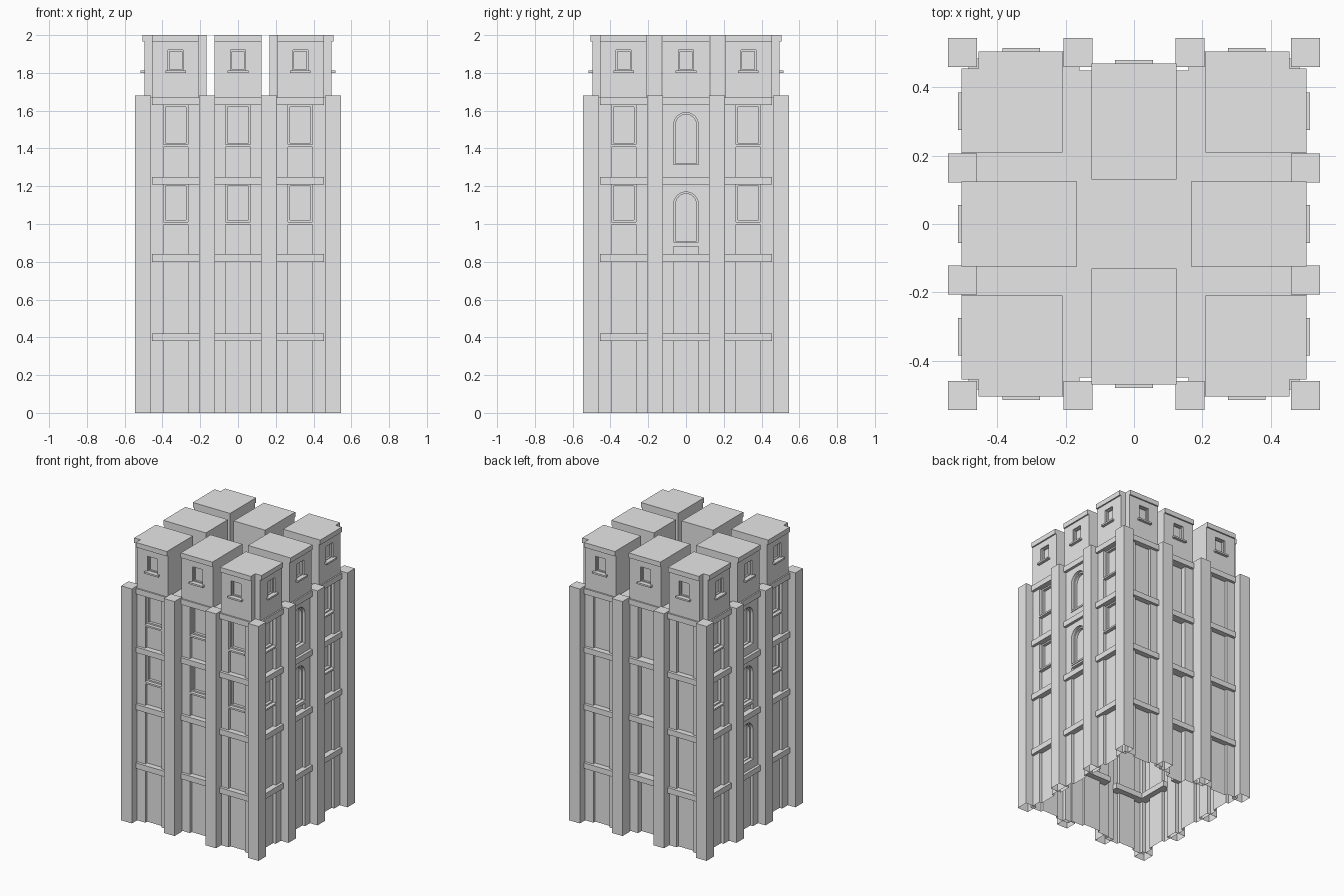
import bpy, bmesh, math
from mathutils import Matrix

if "Cube" in bpy.data.objects:
    bpy.data.objects.remove(bpy.data.objects["Cube"], do_unlink=True)

stone = bpy.data.materials.new("grey_stone")
stone.use_nodes = True
stone.diffuse_color = (0.8, 0.8, 0.8, 1)
stone.node_tree.nodes["Principled BSDF"].inputs["Base Color"].default_value = (0.8, 0.8, 0.8, 1)

FRONT, RIGHT, BACK, LEFT = range(4)   # sides in quarter turns
BAY = 0.33                            # spacing of the three bays
HALF_BAY = 0.125
HALF_PANEL = 0.065
FLOOR, CAP, TOP = 1.67, 1.965, 2.0


def side(k):
    """Maps (along wall, height, outward) onto side k."""
    return Matrix.Rotation(k * math.pi / 2, 4, 'Z') @ Matrix.Rotation(math.pi / 2, 4, 'X')


def prism(bm, outline, a, b, matrix=Matrix()):
    low = [bm.verts.new(matrix @ Matrix.Translation((x, y, a)).translation) for x, y in outline]
    high = [bm.verts.new(matrix @ Matrix.Translation((x, y, b)).translation) for x, y in outline]
    bm.faces.new(low[::-1])
    bm.faces.new(high)
    for i in range(len(low)):
        j = (i + 1) % len(low)
        bm.faces.new((low[i], low[j], high[j], high[i]))


def rect(x0, x1, y0, y1):
    return [(x0, y0), (x1, y0), (x1, y1), (x0, y1)]


def arch(half, z0, z1, n=12):
    spring = z1 - half
    curve = [(half * math.cos(math.pi * i / n), spring + half * math.sin(math.pi * i / n))
             for i in range(n + 1)]
    return [(-half, z0), (half, z0)] + curve


def finish(name, bm):
    bmesh.ops.recalc_face_normals(bm, faces=bm.faces)
    mesh = bpy.data.meshes.new(name)
    bm.to_mesh(mesh)
    bm.free()
    mesh.materials.append(stone)
    obj = bpy.data.objects.new(name, mesh)
    bpy.context.collection.objects.link(obj)
    return obj


def carve(obj, cutters):
    """Cut each layer in turn, then keep the plain mesh."""
    for cutter in cutters:
        mod = obj.modifiers.new("cut", 'BOOLEAN')
        mod.operation, mod.solver, mod.object = 'DIFFERENCE', 'EXACT', cutter
    bpy.context.view_layer.update()
    deps = bpy.context.evaluated_depsgraph_get()
    mesh = bpy.data.meshes.new_from_object(obj.evaluated_get(deps))
    obj.modifiers.clear()
    obj.data = mesh
    for cutter in cutters:
        bpy.data.objects.remove(cutter, do_unlink=True)


def open_base(obj):
    bm = bmesh.new()
    bm.from_mesh(obj.data)
    base = [f for f in bm.faces if all(v.co.z < 1e-4 for v in f.verts)]
    bmesh.ops.delete(bm, geom=base, context='FACES')
    bm.to_mesh(obj.data)
    bm.free()


def wall(k, bay):
    """Outward distance of the wall; front and back middle bays sit back."""
    return 0.45 if bay == 0 and k in (FRONT, BACK) else 0.485


# Main shaft footprint with set-back middle bays
half_plan = [(-0.485, -0.485), (-0.16, -0.485), (-0.16, -0.45),
             (0.16, -0.45), (0.16, -0.485), (0.485, -0.485)]
bm = bmesh.new()
prism(bm, half_plan + [(-x, -y) for x, y in half_plan], 0, FLOOR)
shaft = finish("tower_shaft", bm)

# Openings and trim, bay by bay
panels, panes = bmesh.new(), bmesh.new()
top_frames, top_panes = bmesh.new(), bmesh.new()
bands, sills = bmesh.new(), bmesh.new()
for k in range(4):
    m = side(k)
    for bay in (-1, 0, 1):
        c, w = bay * BAY, wall(k, bay)
        recess = w - (0.04 if k == BACK and bay == 0 else 0.02)

        def panel(z0, z1):
            prism(panels, rect(c - HALF_PANEL, c + HALF_PANEL, z0, z1), recess, w + 0.1, m)

        def sill(half, z, out):
            prism(sills, rect(c - half, c + half, z - 0.012, z), w - 0.03, out, m)

        for z in (0.38, 0.80, 1.21, 1.63):
            prism(bands, rect(c - HALF_BAY, c + HALF_BAY, z, z + 0.04), w - 0.06, w + 0.02, m)

        if bay == 0 and k in (RIGHT, LEFT):
            # arched windows
            levels = [(0.90, 1.17), (1.31, 1.59)]
            if k == LEFT:
                levels.insert(0, (0.48, 0.76))
            panel(-0.1, 0.40 if k == LEFT else 0.80)
            panel(0.84, 0.88)
            for z0, z1 in levels:
                prism(panels, arch(HALF_PANEL, z0, z1), recess, w + 0.1, m)
                prism(panes, arch(0.055, z0 + 0.01, z1 - 0.01), recess - 0.02, w + 0.1, m)
                sill(HALF_PANEL, z0 + 0.005, w + 0.005)
        else:
            # recessed panels, with rectangular windows except on the back
            panel(-0.1, 0.80)
            panel(0.84, 1.21)
            panel(1.25, 1.63)
            if k != BACK:
                for z0, z1 in ((1.01, 1.21), (1.42, 1.63)):
                    prism(panes, rect(c - 0.055, c + 0.055, z0 + 0.01, z1 - 0.01),
                          recess - 0.02, w + 0.1, m)
                    sill(HALF_PANEL, z0, w + 0.005)

        # small windows of the top blocks
        face = w + 0.01
        prism(top_frames, rect(c - 0.04, c + 0.04, 1.81, 1.92), face - 0.012, face + 0.1, m)
        prism(top_panes, rect(c - 0.033, c + 0.033, 1.817, 1.913), face - 0.025, face + 0.1, m)
        sill(0.055, 1.812, w + 0.03)

carve(shaft, [finish("panel_cutter", panels), finish("pane_cutter", panes)])
open_base(shaft)
finish("band_courses", bands)
finish("window_sills", sills)


# Eight separate top blocks; corner ones are notched around the corner piers
def top_blocks(name, over, z0, z1):
    bm = bmesh.new()
    o, notch, inner = 0.485 + over, 0.455, 0.21
    corner = [(inner, inner), (o, inner), (o, notch), (notch, notch), (notch, o), (inner, o)]
    for sx in (-1, 1):
        for sy in (-1, 1):
            prism(bm, [(x * sx, y * sy) for x, y in corner], z0, z1)
    for k in range(4):
        start = 0.13 if k in (FRONT, BACK) else 0.167
        prism(bm, rect(-HALF_BAY, HALF_BAY, z0, z1), start, wall(k, 0) + over, side(k))
    return finish(name, bm)


blocks = top_blocks("top_blocks", 0.01, FLOOR - 0.005, CAP)
carve(blocks, [finish("frame_cutter", top_frames), finish("top_pane_cutter", top_panes)])
top_blocks("top_block_caps", 0.02, CAP, TOP)

# Piers at the corners and between the bays
bm = bmesh.new()
for k in range(4):
    turn = Matrix.Rotation(k * math.pi / 2, 4, 'Z')
    for x0, x1 in ((-0.545, -0.46), (-0.207, -0.122), (0.122, 0.207)):
        prism(bm, rect(x0, x1, -0.545, -0.46), 0, 1.68, turn)
open_base(finish("piers", bm))
